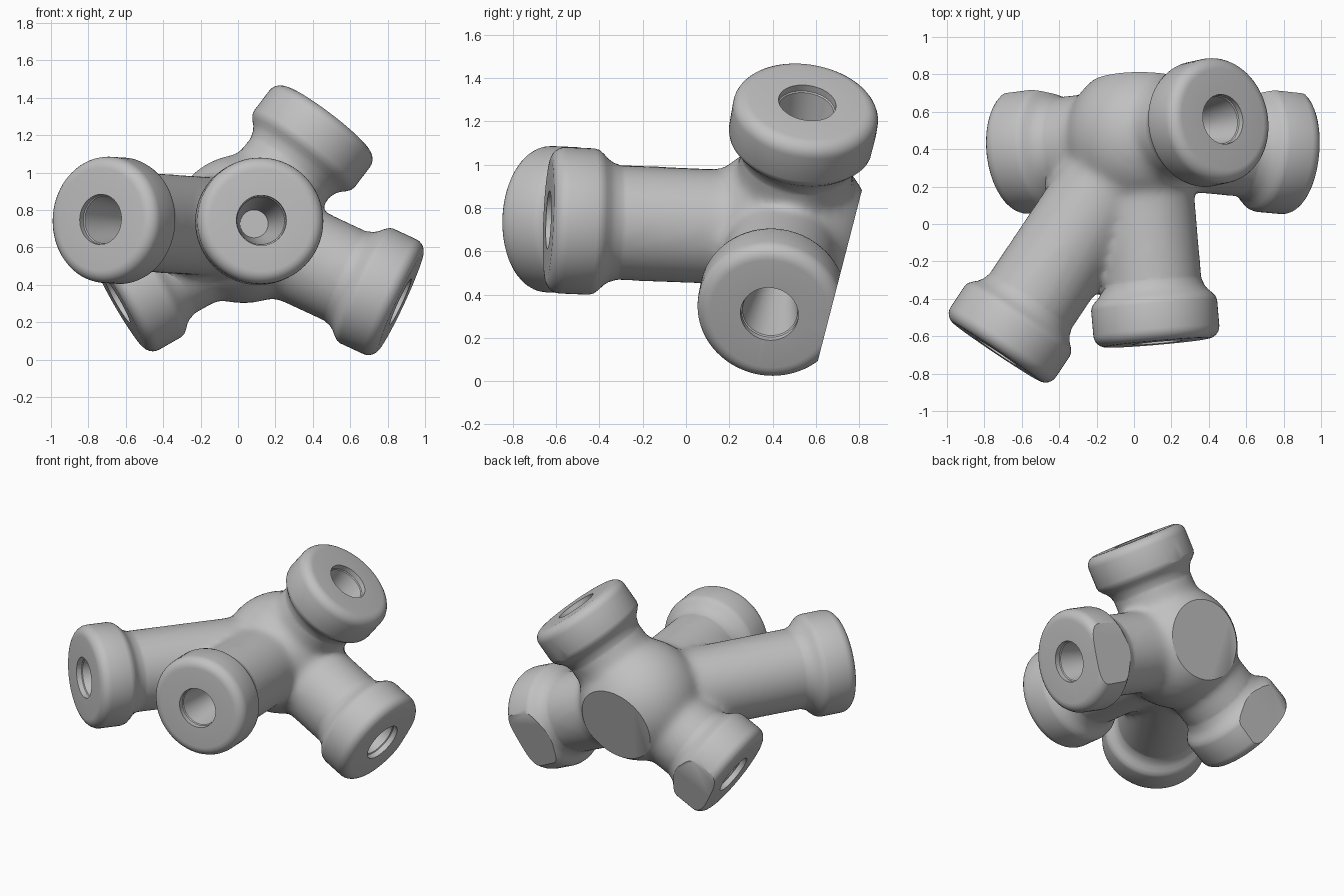
import bpy
import bmesh
import math
from mathutils import Vector, Matrix

if "Cube" in bpy.data.objects:
    bpy.data.objects.remove(bpy.data.objects["Cube"], do_unlink=True)

HUB = Vector((0.03, 0.46, 0.70))
SOCKET_ENDS = {
    "front": Vector((0.125, -0.635, 0.745)),
    "front_right": Vector((-0.735, -0.685, 0.75)),
    "lower_left": Vector((0.87, 0.385, 0.31)),
    "upper_left": Vector((0.475, 0.56, 1.285)),
    "lower_right": Vector((-0.645, 0.385, 0.315)),
}
COLLAR_R, ARM_R, ROUND = 0.338, 0.266, 0.065


def new_object(name, bm):
    bmesh.ops.recalc_face_normals(bm, faces=bm.faces[:])
    mesh = bpy.data.meshes.new(name)
    bm.to_mesh(mesh)
    bm.free()
    obj = bpy.data.objects.new(name, mesh)
    bpy.context.collection.objects.link(obj)
    return obj


def frame(end):
    """Local frame at a socket end, with z pointing outward."""
    rotation = (end - HUB).to_track_quat('Z', 'Y').to_matrix().to_4x4()
    return Matrix.Translation(end) @ rotation


def lathe(name, profile, matrix, steps=72):
    """Closed solid of revolution from (radius, z) points."""
    bm = bmesh.new()
    verts = [bm.verts.new((r, 0, z)) for r, z in profile]
    edges = [bm.edges.new(pair) for pair in zip(verts, verts[1:])]
    bmesh.ops.spin(bm, geom=verts + edges, cent=(0, 0, 0), axis=(0, 0, 1),
                   angle=math.tau, steps=steps)
    bmesh.ops.remove_doubles(bm, verts=bm.verts[:], dist=0.0005)
    bmesh.ops.transform(bm, matrix=matrix, verts=bm.verts[:])
    return new_object(name, bm)


def apply_modifier(obj, kind, **settings):
    mod = obj.modifiers.new(kind.lower(), kind)
    for key, value in settings.items():
        setattr(mod, key, value)
    bpy.context.view_layer.objects.active = obj
    bpy.ops.object.modifier_apply(modifier=mod.name)


def combine(obj, tool, operation):
    tool.hide_render = True
    apply_modifier(obj, 'BOOLEAN', object=tool, operation=operation, solver='EXACT')
    bpy.data.objects.remove(tool, do_unlink=True)


# Hub ball and arms, melted together into one blended body
bm = bmesh.new()
bmesh.ops.create_uvsphere(bm, u_segments=48, v_segments=24, radius=0.40,
                          matrix=Matrix.Translation(HUB))
for end in SOCKET_ENDS.values():
    length = (end - HUB).length - 0.12
    place = frame(end) @ Matrix.Translation((0, 0, -0.12 - length / 2))
    bmesh.ops.create_cone(bm, cap_ends=True, segments=48, radius1=ARM_R,
                          radius2=ARM_R, depth=length, matrix=place)
body = new_object("pipe_hub", bm)
apply_modifier(body, 'REMESH', mode='VOXEL', voxel_size=0.022)
apply_modifier(body, 'SMOOTH', factor=0.5, iterations=22)

# Collars with a rounded rim and a soft shoulder
rim = [(COLLAR_R - ROUND + ROUND * math.sin(a), -ROUND + ROUND * math.cos(a))
       for a in (math.radians(15 * i) for i in range(7))]
shoulder = [(COLLAR_R, -0.20), (0.332, -0.222), (0.315, -0.243), (0.294, -0.263),
            (0.277, -0.288), (0.266, -0.32), (0.258, -0.36), (0.235, -0.40)]
collar_profile = [(0, 0)] + rim + shoulder + [(0, -0.40)]
for name, end in SOCKET_ENDS.items():
    combine(body, lathe(name + "_collar", collar_profile, frame(end)), 'UNION')

# Blind tapered bores with a short straight mouth
bore_profile = [(0, 0.1), (0.134, 0.1), (0.134, -0.035), (0.128, -0.04),
                (0.075, -0.45), (0, -0.45)]
for name, end in SOCKET_ENDS.items():
    combine(body, lathe(name + "_bore", bore_profile, frame(end), 48), 'DIFFERENCE')

# Flat resting cut across the back of the hub and lower collars
normal = Vector((0, 0.968, -0.25)).normalized()
bm = bmesh.new()
place = (Matrix.Translation(Vector((0, 0.60, 0.06)) + normal * 1.5)
         @ normal.to_track_quat('Z', 'Y').to_matrix().to_4x4())
bmesh.ops.create_cube(bm, size=3, matrix=place)
combine(body, new_object("back_cutter", bm), 'DIFFERENCE')

# Plain grey finish
grey = bpy.data.materials.new("plain_grey")
grey.use_nodes = True
colour = (0.53, 0.53, 0.53, 1)
grey.diffuse_color = colour
for node in grey.node_tree.nodes:
    if node.type == 'BSDF_PRINCIPLED':
        node.inputs["Base Color"].default_value = colour
body.data.materials.clear()
body.data.materials.append(grey)

bpy.ops.object.select_all(action='DESELECT')
body.select_set(True)
bpy.context.view_layer.objects.active = body
bpy.ops.object.shade_smooth_by_angle(angle=math.radians(35))
